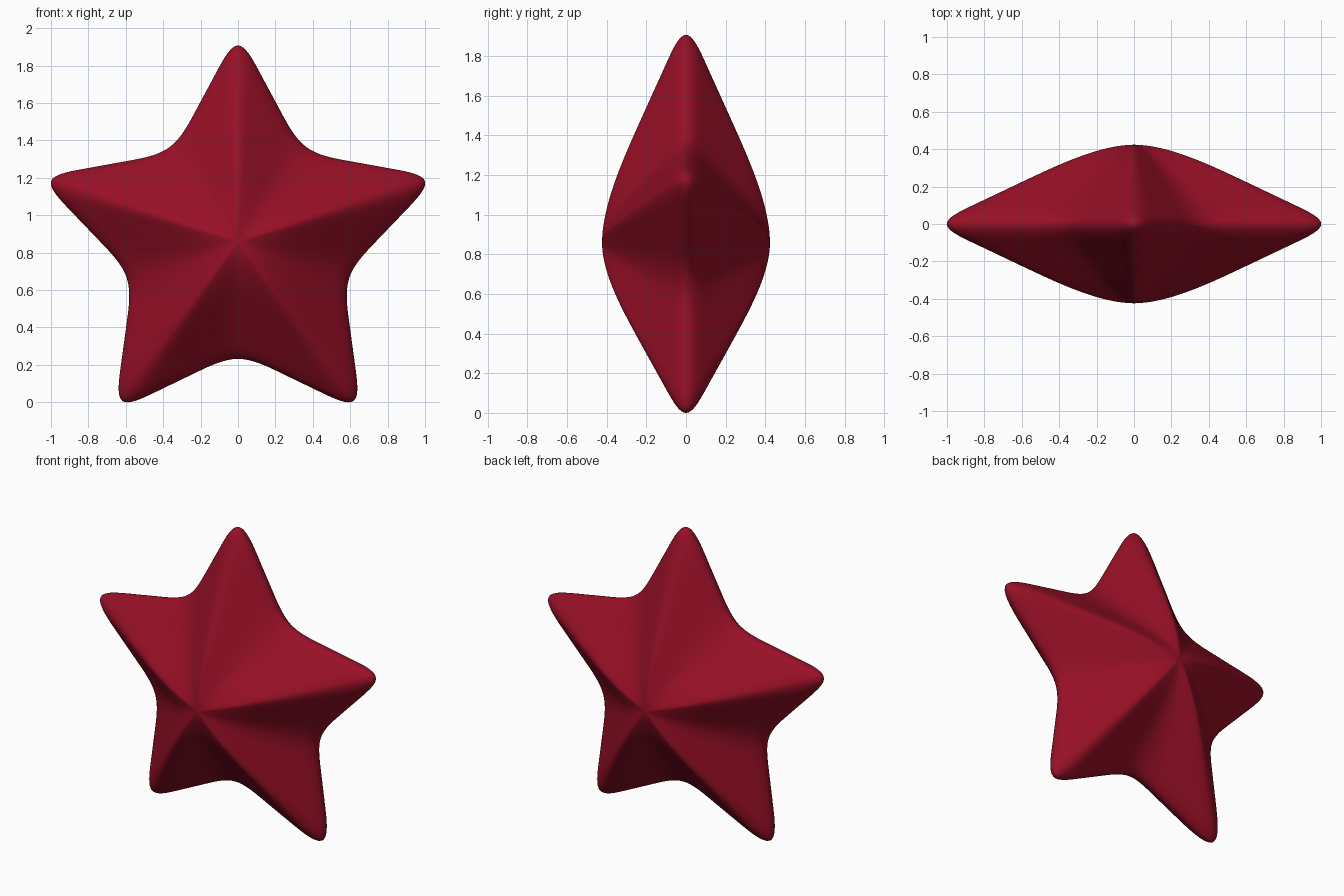
import bpy
import bmesh
from math import sin, cos, pi
from mathutils import Vector

cube = bpy.data.objects.get("Cube")
if cube:
    bpy.data.objects.remove(cube, do_unlink=True)

TIP, NOTCH, PEAK, CENTRE_Z = 1.203, 0.632, 0.51, 0.857
RINGS = [0.08, 0.2, 0.35, 0.5, 0.65, 0.8]   # fractions from centre to rim
SPLITS = 3                                  # segments per star edge


def height(t):
    """Pyramid slope with a softly rounded summit."""
    u = t / 0.5
    rounded = 0.5 * (1 / 3 + u * u - u ** 3 / 3) if u < 1 else t
    return PEAK * (1 - rounded)


# Star outline: alternating tips and notches, each edge split evenly
corners = []
for i in range(10):
    radius = NOTCH if i % 2 else TIP
    corners.append(Vector((radius * sin(i * pi / 5), 0, radius * cos(i * pi / 5))))
outline = [corners[i].lerp(corners[(i + 1) % 10], k / SPLITS)
           for i in range(10) for k in range(SPLITS)]
count = len(outline)

bm = bmesh.new()


def add_ring(t, y):
    return [bm.verts.new(p * t + Vector((0, y, CENTRE_Z))) for p in outline] if t < 1 else \
        [bm.verts.new(p + Vector((0, 0, CENTRE_Z))) for p in outline]


# Front and back share the rim
rim = add_ring(1, 0)
for side in (-1, 1):
    pole = bm.verts.new((0, side * height(0), CENTRE_Z))
    loops = [add_ring(t, side * height(t)) for t in RINGS] + [rim]
    for i in range(count):
        j = (i + 1) % count
        bm.faces.new((pole, loops[0][i], loops[0][j]))
        for a, b in zip(loops, loops[1:]):
            bm.faces.new((a[i], b[i], b[j], a[j]))
bmesh.ops.recalc_face_normals(bm, faces=bm.faces)
for face in bm.faces:
    face.smooth = True

mesh = bpy.data.meshes.new("star")
bm.to_mesh(mesh)
bm.free()
star = bpy.data.objects.new("star", mesh)
bpy.context.collection.objects.link(star)

# Soft rounded surface
soften = star.modifiers.new("soften", 'SUBSURF')
soften.levels = soften.render_levels = 3

# Deep red
red = bpy.data.materials.new("deep red")
red.use_nodes = True
colour = (0.31, 0.005, 0.02, 1)
red.diffuse_color = colour
red.node_tree.nodes["Principled BSDF"].inputs["Base Color"].default_value = colour
mesh.materials.append(red)
